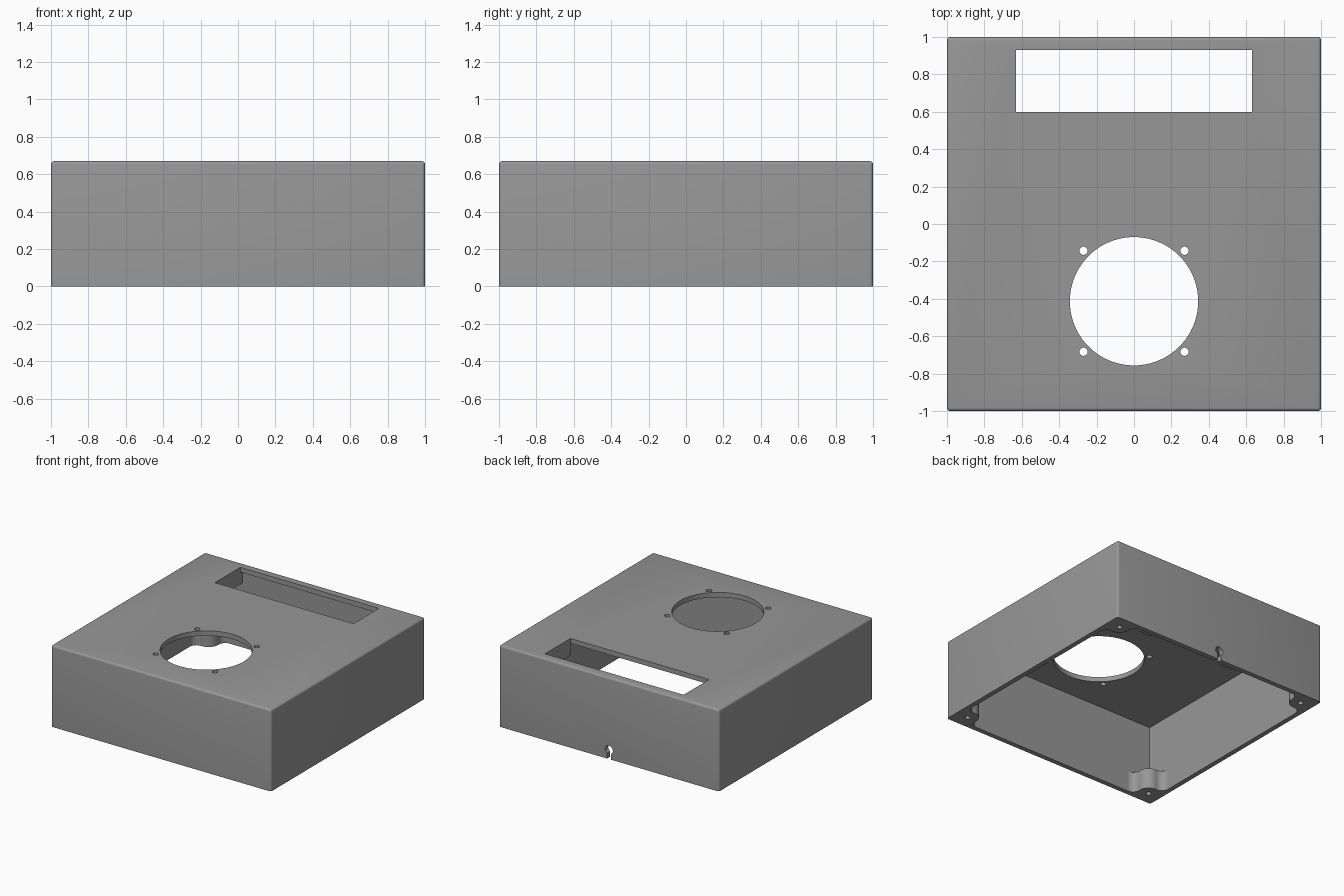
import bpy, bmesh, math
from mathutils import Vector

if "Cube" in bpy.data.objects:
    bpy.data.objects.remove(bpy.data.objects["Cube"])

H, WALL, ROOF = 0.67, 0.04, 0.63      # height, wall thickness, inner ceiling height
grey = bpy.data.materials.new("case_grey")
grey.diffuse_color = (0.31, 0.31, 0.31, 1)
grey.use_nodes = True
grey.node_tree.nodes["Principled BSDF"].inputs["Base Color"].default_value = grey.diffuse_color


def prism(name, pts, z0, z1):
    """Extrude a flat outline from z0 to z1."""
    bm = bmesh.new()
    face = bm.faces.new([bm.verts.new((x, y, z0)) for x, y in pts])
    out = bmesh.ops.extrude_face_region(bm, geom=[face])
    for v in out["geom"]:
        if isinstance(v, bmesh.types.BMVert):
            v.co.z = z1
    bmesh.ops.recalc_face_normals(bm, faces=bm.faces)
    mesh = bpy.data.meshes.new(name)
    bm.to_mesh(mesh)
    bm.free()
    mesh.materials.append(grey)
    ob = bpy.data.objects.new(name, mesh)
    bpy.context.collection.objects.link(ob)
    return ob


def box(name, x0, x1, y0, y1, z0, z1):
    return prism(name, [(x0, y0), (x1, y0), (x1, y1), (x0, y1)], z0, z1)


def arc(cx, cy, r, a0, a1, n):
    angles = [math.radians(a0 + (a1 - a0) * i / n) for i in range(n + 1)]
    return [(cx + r * math.cos(a), cy + r * math.sin(a)) for a in angles]


def cylinder(name, x, y, r, z0, z1, n=24):
    return prism(name, arc(x, y, r, 0, 360, n)[:-1], z0, z1)


def apply(ob):
    bpy.context.view_layer.update()
    dg = bpy.context.evaluated_depsgraph_get()
    mesh = bpy.data.meshes.new_from_object(ob.evaluated_get(dg))
    ob.modifiers.clear()
    ob.data = mesh


def cut(ob, cutter):
    mod = ob.modifiers.new("cut", 'BOOLEAN')
    mod.operation, mod.solver, mod.object = 'DIFFERENCE', 'EXACT', cutter
    apply(ob)
    bpy.data.objects.remove(cutter)


def smooth(ob):
    bpy.ops.object.select_all(action='DESELECT')
    ob.select_set(True)
    bpy.context.view_layer.objects.active = ob
    bpy.ops.object.shade_smooth_by_angle(angle=math.radians(30))


# Case shell: rounded on every edge except the open bottom
case = box("case_shell", -1, 1, -1, 1, 0, H)
bm = bmesh.new()
bm.from_mesh(case.data)
edges = [e for e in bm.edges if max(v.co.z for v in e.verts) > 0.1]
bmesh.ops.bevel(bm, geom=edges, offset=0.018, segments=4, profile=0.5, affect='EDGES')
bm.to_mesh(case.data)
bm.free()
inner = 1 - WALL
cut(case, box("cavity", -inner, inner, -inner, inner, -0.1, ROOF))

# Display window, fan opening and its four screw holes
cut(case, box("window_cut", -0.63, 0.63, 0.60, 0.93, 0.5, 0.8))
FAN_Y = -0.413
cut(case, cylinder("fan_cut", 0, FAN_Y, 0.343, 0.5, 0.8, 96))
for sx in (-1, 1):
    for sy in (-1, 1):
        cut(case, cylinder("screw_cut", sx * 0.27, FAN_Y + sy * 0.27, 0.022, 0.5, 0.8))

# Keyhole cable notch in the back wall
key = arc(0, 0.075, 0.035, -60, 240, 24) + [(-0.0175, -0.05), (0.0175, -0.05)]
notch = prism("notch_cut", key, -1.1, -0.9)
for v in notch.data.vertices:
    x, y, z = v.co
    v.co = Vector((x, -z, y))
cut(case, notch)
smooth(case)

# Corner screw posts blended into the walls with concave fillets
half = arc(0.10, 0.2546, 0.06, 180, 274, 10)
bulge = arc(0.11, 0.11, 0.085, 94, -4, 14)[1:-1]
outline = [(WALL, WALL)] + half + bulge + [(v, u) for u, v in reversed(half)]
for sx in (-1, 1):
    for sy in (-1, 1):
        pts = [(sx * (1 - u), sy * (1 - v)) for u, v in outline]
        post = prism("corner_post", pts, 0, 0.17)
        cut(post, cylinder("post_hole_cut", sx * 0.89, sy * 0.89, 0.021, -0.1, 0.14))
        smooth(post)

# Display support blocks at both ends of the window
for s in (-1, 1):
    a, b = sorted((s * 0.63, s * 0.70))
    box("display_support", a, b, 0.60, inner, 0.53, ROOF)

# Small drilled mounting blocks under the ceiling
for x in (0.10, -0.69):
    block = box("mounting_block", x - 0.055, x + 0.055, 0.245, 0.355, 0.52, ROOF)
    cut(block, cylinder("block_hole_cut", x, 0.30, 0.025, 0.45, 0.60))
    smooth(block)
